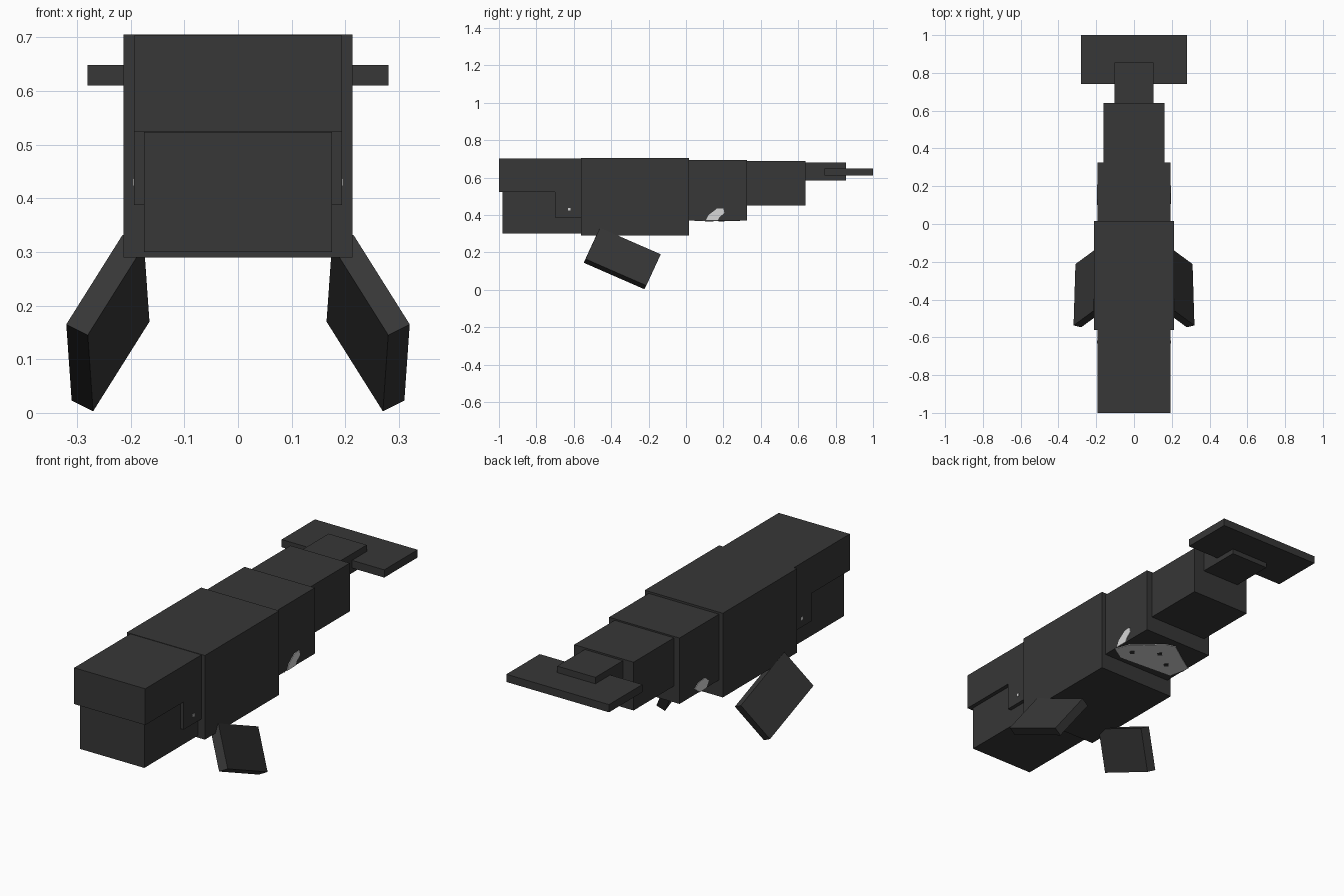
import bpy
import bmesh
from mathutils import Vector

cube = bpy.data.objects.get("Cube")
if cube:
    bpy.data.objects.remove(cube)


def material(name, value):
    mat = bpy.data.materials.new(name)
    mat.use_nodes = True
    colour = (value, value, value, 1)
    mat.diffuse_color = colour
    bsdf = next(n for n in mat.node_tree.nodes if n.type == 'BSDF_PRINCIPLED')
    bsdf.inputs["Base Color"].default_value = colour
    return mat


dark = material("charcoal skin", 0.038)
pale = material("pale marking", 0.68)


def prism(name, outline, depth, mat=dark):
    """Extrude a flat outline of 3D points along the depth vector."""
    bm = bmesh.new()
    face = bm.faces.new([bm.verts.new(p) for p in outline])
    new = bmesh.ops.extrude_face_region(bm, geom=[face], use_keep_orig=True)
    moved = [g for g in new["geom"] if isinstance(g, bmesh.types.BMVert)]
    bmesh.ops.translate(bm, verts=moved, vec=depth)
    bmesh.ops.recalc_face_normals(bm, faces=bm.faces)
    mesh = bpy.data.meshes.new(name)
    bm.to_mesh(mesh)
    bm.free()
    mesh.materials.append(mat)
    obj = bpy.data.objects.new(name, mesh)
    bpy.context.collection.objects.link(obj)
    return obj


def side_profile(name, half_width, profile):
    """Block with a (y, z) side profile, centred across x."""
    return prism(name, [(-half_width, y, z) for y, z in profile],
                 (2 * half_width, 0, 0))


def block(name, half_width, y0, y1, z0, z1):
    return side_profile(name, half_width, [(y0, z0), (y1, z0), (y1, z1), (y0, z1)])


# Body and stepped tail
block("body", 0.213, -0.562, 0.017, 0.29, 0.705)
block("tail_base", 0.192, 0.017, 0.325, 0.37, 0.695)
block("tail_middle", 0.162, 0.325, 0.64, 0.45, 0.688)
block("tail_tip", 0.104, 0.64, 0.855, 0.585, 0.68)
block("tail_fluke", 0.28, 0.74, 1.0, 0.61, 0.648)

# Head with a deeper cheek behind the jaw
side_profile("head", 0.194, [(-1, 0.524), (-0.70, 0.524), (-0.70, 0.387),
                             (-0.562, 0.387), (-0.562, 0.703), (-1, 0.703)])
block("jaw", 0.175, -0.98, -0.562, 0.3, 0.523)

# Splayed flippers, mirrored left and right
tip = Vector((0.27, -0.222, 0.003))
chord = Vector((0.01, -0.325, 0.142))
span = Vector((-0.105, 0.077, 0.167))
thickness = Vector((0.04, 0.01, 0.02))
for name, side in (("left_flipper", 1), ("right_flipper", -1)):
    flip = Vector((side, 1, 1))
    corners = (tip, tip + chord, tip + chord + span, tip + span)
    prism(name, [p * flip for p in corners], thickness * flip)

# Pale belly marking with dark spots
belly = [(0.192, 0.09), (0.165, 0.165), (0.11, 0.205), (0.04, 0.275),
         (-0.015, 0.29), (-0.1, 0.23), (-0.192, 0.17), (-0.17, 0.065),
         (0.12, 0.045)]
prism("belly_marking", [(x, y, 0.37) for x, y in belly], (0, 0, -0.003), pale)
for i, (x, y) in enumerate([(0, 0.19), (-0.09, 0.13), (0.11, 0.117)]):
    r = 0.016
    spot = [(x - r, y), (x, y - r), (x + r, y), (x, y + r)]
    prism(f"belly_spot_{i + 1}", [(a, b, 0.368) for a, b in spot], (0, 0, -0.003))

# Pale patches creeping up the tail sides
left = [(0.105, 0.37), (0.12, 0.4), (0.165, 0.434), (0.2, 0.435),
        (0.205, 0.41), (0.18, 0.39), (0.17, 0.37)]
right = [(0.12, 0.37), (0.1, 0.4), (0.13, 0.425), (0.18, 0.42),
         (0.21, 0.4), (0.17, 0.37)]
for name, side, shape in (("left_patch", 1, left), ("right_patch", -1, right)):
    prism(name, [(side * 0.192, y, z) for y, z in shape], (side * 0.003, 0, 0), pale)

# Tiny eyes on the cheeks
for name, side in (("left_eye", 1), ("right_eye", -1)):
    y, z, r = -0.625, 0.43, 0.007
    eye = [(y - r, z - r), (y + r, z - r), (y + r, z + r), (y - r, z + r)]
    prism(name, [(side * 0.194, a, b) for a, b in eye], (side * 0.002, 0, 0), pale)
